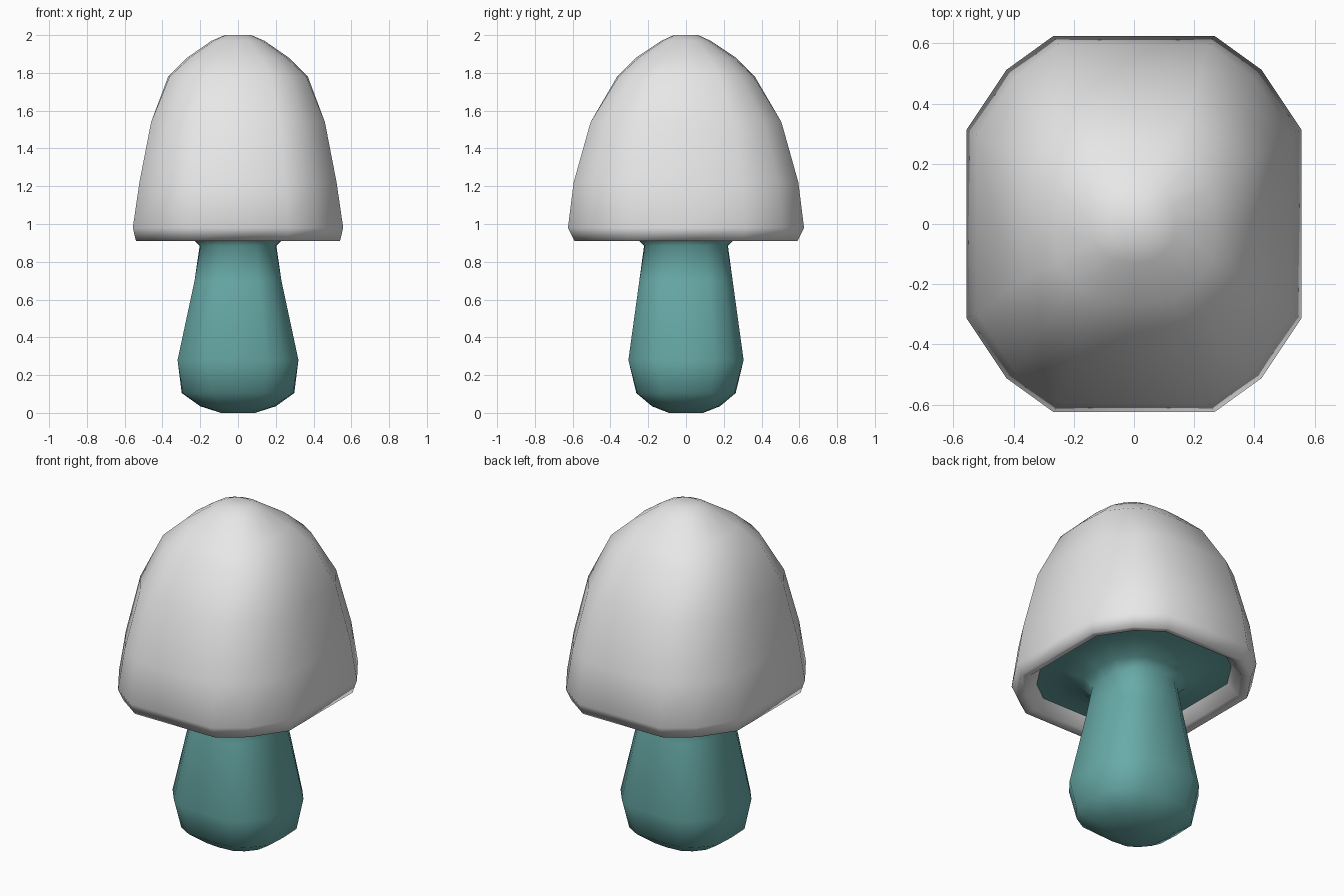
import bpy
import bmesh
from math import hypot

cube = bpy.data.objects.get("Cube")
if cube:
    bpy.data.objects.remove(cube, do_unlink=True)


def make_material(name, rgb):
    mat = bpy.data.materials.new(name)
    mat.use_nodes = True
    mat.diffuse_color = (*rgb, 1)
    mat.node_tree.nodes["Principled BSDF"].inputs["Base Color"].default_value = (*rgb, 1)
    return mat


# Boxy, bevelled cross-section: one quarter turned around to a full loop
quarter = [(1, 0), (1, 0.5), (0.76, 0.82), (0.48, 1)]
mirrored = [(0, 1)] + [(-x, y) for x, y in reversed(quarter[1:])]
half = quarter + mirrored
section = half + [(-x, -y) for x, y in half]


def section_point(point, roundness):
    """Blend a section point towards the unit circle."""
    x, y = point
    k = 1 - roundness + roundness / hypot(x, y)
    return x * k, y * k


def loft(name, rings, mat, close_start=False, close_end=False):
    """Bridge rings given as (z, half width x, half depth y, roundness)."""
    bm = bmesh.new()
    loops = []
    for z, rx, ry, roundness in rings:
        pts = [section_point(p, roundness) for p in section]
        loops.append([bm.verts.new((rx * x, ry * y, z)) for x, y in pts])
    n = len(section)
    for a, b in zip(loops, loops[1:]):
        for i in range(n):
            j = (i + 1) % n
            bm.faces.new((a[i], a[j], b[j], b[i]))
    if close_start:
        bm.faces.new(loops[0][::-1])
    if close_end:
        bm.faces.new(loops[-1])
    for face in bm.faces:
        face.smooth = True
    mesh = bpy.data.meshes.new(name)
    bm.to_mesh(mesh)
    bm.free()
    mesh.materials.append(mat)
    obj = bpy.data.objects.new(name, mesh)
    bpy.context.collection.objects.link(obj)
    return obj


white = make_material("cap white", (0.8, 0.8, 0.8))
teal = make_material("stem teal", (0.138, 0.407, 0.392))

# Cap: inner lip, rim, then the dome up to a small flat crown
loft("cap", [
    (0.98, 0.44, 0.50, 0),
    (0.92, 0.49, 0.545, 0),
    (0.91, 0.54, 0.59, 0),
    (0.98, 0.557, 0.625, 0),
    (1.22, 0.522, 0.595, 0),
    (1.54, 0.46, 0.505, 0),
    (1.78, 0.37, 0.365, 0.2),
    (1.88, 0.27, 0.265, 0.5),
    (1.97, 0.14, 0.13, 0.8),
    (2.0, 0.07, 0.065, 1),
], white, close_end=True)

# Stem: bulbous foot, tapered neck, flaring out into the cap's underside
loft("stem", [
    (0, 0.09, 0.09, 0.8),
    (0.035, 0.20, 0.18, 0.5),
    (0.105, 0.298, 0.263, 0.2),
    (0.28, 0.32, 0.305, 0),
    (0.70, 0.23, 0.247, 0),
    (0.885, 0.203, 0.222, 0.2),
    (0.93, 0.25, 0.27, 0.2),
    (0.97, 0.35, 0.39, 0),
    (0.98, 0.44, 0.50, 0),
], teal, close_start=True)
